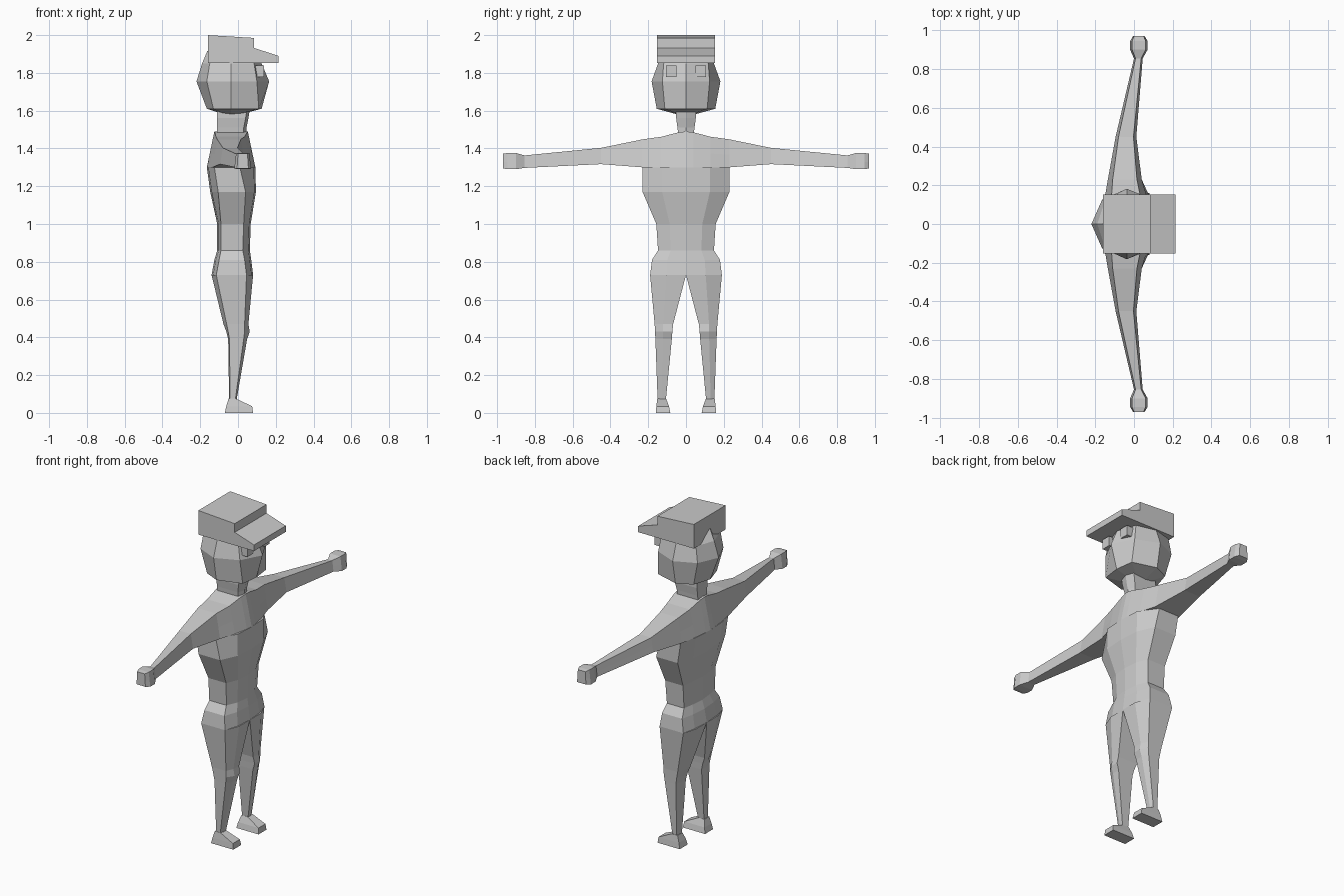
import bpy, bmesh

grey = bpy.data.materials.new("plain grey")
grey.diffuse_color = (0.6, 0.6, 0.6, 1)


def loft(name, rings):
    """Skin a stack of equal-sized point rings and close both ends."""
    bm = bmesh.new()
    rows = [[bm.verts.new(p) for p in ring] for ring in rings]
    n = len(rows[0])
    for a, b in zip(rows, rows[1:]):
        for i in range(n):
            j = (i + 1) % n
            bm.faces.new((a[i], a[j], b[j], b[i]))
    bm.faces.new(rows[0])
    bm.faces.new(rows[-1])
    bmesh.ops.recalc_face_normals(bm, faces=bm.faces)
    me = bpy.data.meshes.new(name)
    bm.to_mesh(me)
    bm.free()
    me.materials.append(grey)
    ob = bpy.data.objects.new(name, me)
    bpy.context.collection.objects.link(ob)
    return ob


def extrude_y(name, profile, y0, y1):
    return loft(name, [[(x, y, z) for x, z in profile] for y in (y0, y1)])


# Torso: z, half width, back, side back, side front, front
def torso_ring(z, w, b, sb, sf, f):
    return [(f, 0, z), (f - .008, w * .55, z), (sf, w, z), (sb, w, z),
            (b + .008, w * .55, z), (b, 0, z), (b + .008, -w * .55, z),
            (sb, -w, z), (sf, -w, z), (f - .008, -w * .55, z)]


loft("torso", [torso_ring(*r) for r in (
    (.73, .19, -.14, -.115, .045, .08),
    (.81, .18, -.125, -.10, .035, .07),
    (.86, .148, -.11, -.09, .025, .063),
    (1.0, .157, -.11, -.09, .03, .067),
    (1.17, .23, -.147, -.105, .04, .095),
    (1.30, .23, -.165, -.125, .01, .092))])


# Shoulders, arms and fists in one span: y, bottom, top, back, front, top inset
def arm_ring(y, zb, zt, b, f, t):
    m = zb + (zt - zb) * .45
    k = t * .45
    return [(b, y, zb), (f, y, zb), (f - k, y, m), (f - t, y, zt),
            (b + t, y, zt), (b + k, y, m)]


half = [(0, 1.30, 1.49, -.165, .092, .04),
        (.04, 1.30, 1.485, -.162, .088, .04),
        (.13, 1.30, 1.462, -.152, .07, .035),
        (.23, 1.30, 1.448, -.135, .04, .025),
        (.45, 1.317, 1.403, -.095, .012, .015),
        (.855, 1.297, 1.363, 0, .045, .008),
        (.90, 1.29, 1.376, -.02, .07, .01),
        (.945, 1.29, 1.376, -.02, .07, .01),
        (.97, 1.295, 1.372, -.005, .055, .005)]
span = [(-r[0],) + r[1:] for r in half[:0:-1]] + half
loft("arms", [arm_ring(*r) for r in span])


# Neck
def neck_ring(z, w, b, f):
    return [(f, 0, z), (f - .015, w, z), (b, w, z), (b, -w, z), (f - .015, -w, z)]


loft("neck", [neck_ring(1.46, .04, -.11, .045), neck_ring(1.51, .045, -.11, .045),
              neck_ring(1.56, .052, -.11, .055), neck_ring(1.62, .052, -.11, .065)])


# Head: z, back, corner back, side x, corner front, front, corner and side widths
def head_ring(z, b, cb, m, cf, f, cw, sw):
    return [(f, 0, z), (cf, cw, z), (m, sw, z), (cb, cw, z),
            (b, 0, z), (cb, -cw, z), (m, -sw, z), (cf, -cw, z)]


loft("head", [head_ring(*r) for r in (
    (1.572, -.05, -.045, -.037, -.03, -.025, .01, .015),
    (1.61, -.165, -.13, -.037, .11, .125, .112, .155),
    (1.755, -.22, -.165, -.037, .10, .165, .125, .182),
    (1.85, -.19, -.15, -.037, .085, .125, .118, .148),
    (1.915, -.163, -.10, -.037, .05, .07, .09, .11))])

# Cap crown and peak
extrude_y("cap", [(-.16, 1.853), (.215, 1.853), (.215, 1.89), (.085, 1.932),
                  (.085, 1.985), (-.16, 2.0)], -.153, .153)


# Legs: z, inner y, outer y, back, side back, side front, front
def leg_ring(s, z, i, o, b, sb, sf, f):
    m = i + (o - i) * .55
    return [(f, s * i, z), (f, s * m, z), (sf, s * o, z),
            (sb, s * o, z), (b, s * m, z), (b, s * i, z)]


for s, side in ((-1, "right"), (1, "left")):
    loft(side + "_leg", [leg_ring(s, *r) for r in (
        (.73, 0, .19, -.14, -.115, .045, .08),
        (.47, .068, .166, -.077, -.06, .035, .055),
        (.43, .072, .164, -.062, -.052, .035, .062),
        (.39, .075, .162, -.052, -.045, .03, .048),
        (.065, .107, .15, -.047, -.042, -.015, -.008))])
    # Foot: heel to toe wedge, wider at the sole
    sole, top = (.083, .16), (.105, .152)
    loft(side + "_foot", [
        [(-.07, s * sole[0], 0), (.08, s * sole[0], 0), (.08, s * sole[1], 0), (-.07, s * sole[1], 0)],
        [(-.062, s * .09, .035), (.075, s * .09, .035), (.075, s * .157, .035), (-.062, s * .157, .035)],
        [(-.05, s * top[0], .075), (-.01, s * top[0], .075), (-.01, s * top[1], .075), (-.05, s * top[1], .075)]])
    # Square eye block
    extrude_y(side + "_eye", [(.09, 1.778), (.138, 1.778), (.138, 1.838), (.09, 1.838)],
              s * .05, s * .105)
